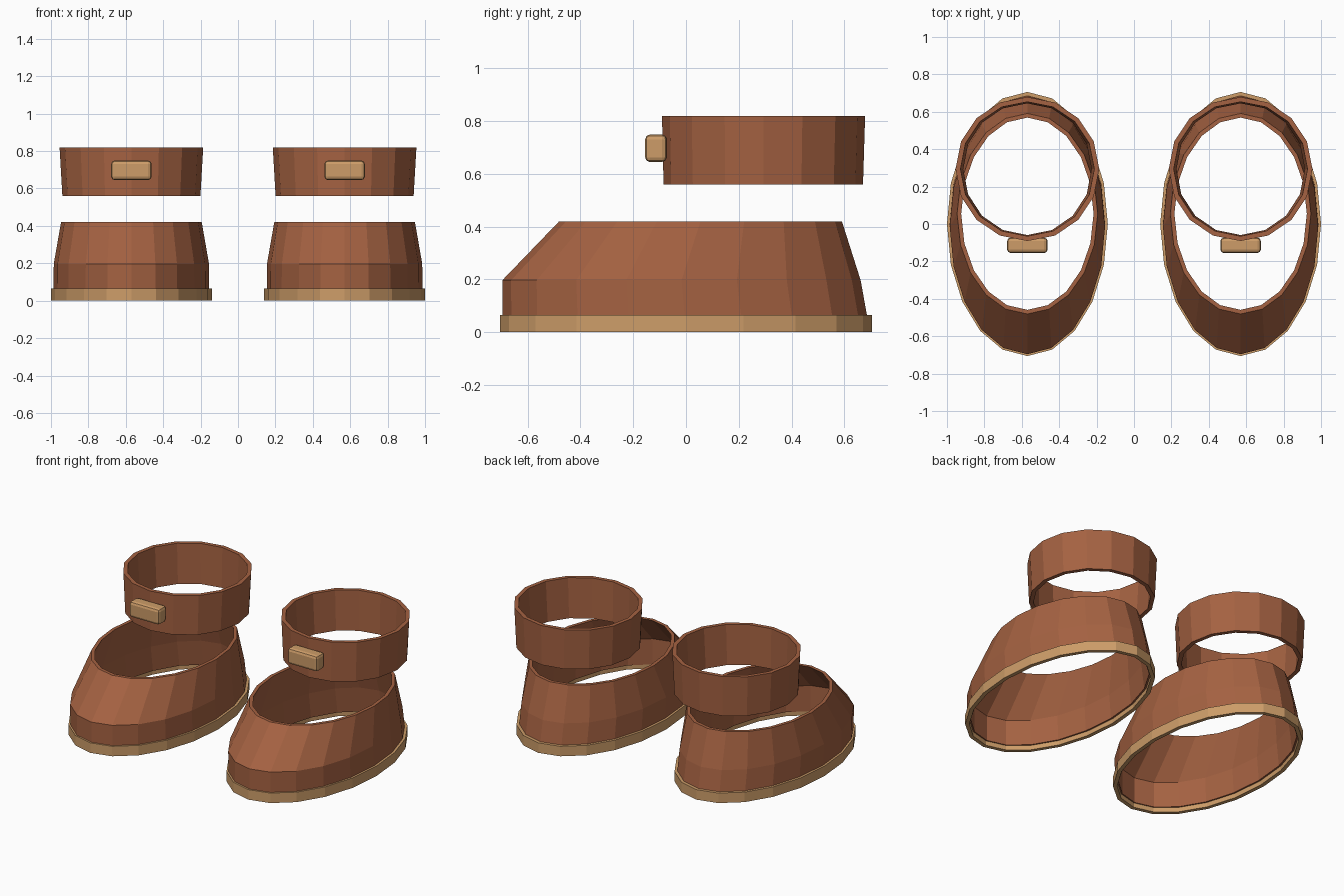
import bpy, bmesh, math

if "Cube" in bpy.data.objects:
    bpy.data.objects.remove(bpy.data.objects["Cube"])


def material(name, rgb):
    m = bpy.data.materials.new(name)
    m.diffuse_color = (*rgb, 1)
    m.use_nodes = True
    m.node_tree.nodes["Principled BSDF"].inputs["Base Color"].default_value = m.diffuse_color
    return m


LEATHER = material("brown leather", (0.376, 0.122, 0.054))
TAN = material("tan trim", (0.61, 0.335, 0.14))


def finish(bm, name, mat):
    bmesh.ops.recalc_face_normals(bm, faces=bm.faces)
    me = bpy.data.meshes.new(name)
    bm.to_mesh(me)
    bm.free()
    me.materials.append(mat)
    ob = bpy.data.objects.new(name, me)
    bpy.context.collection.objects.link(ob)
    return ob


def wall(name, mat, cx, sides, levels, thick):
    """Open tube with wall thickness; levels are (z, centre y, x radius, y radius)."""
    bm = bmesh.new()
    section = [(*l, 0) for l in levels] + [(*l, thick) for l in reversed(levels)]
    rings = []
    for z, cy, rx, ry, t in section:
        rings.append([bm.verts.new((cx + (rx - t) * math.cos(a), cy + (ry - t) * math.sin(a), z))
                      for a in (2 * math.pi * i / sides for i in range(sides))])
    for r, s in zip(rings, rings[1:] + rings[:1]):
        for i in range(sides):
            j = (i + 1) % sides
            bm.faces.new((r[i], r[j], s[j], s[i]))
    return finish(bm, name, mat)


def block(name, mat, centre, size, bevel):
    bm = bmesh.new()
    bmesh.ops.create_cube(bm, size=1)
    for v in bm.verts:
        v.co = [c + p * s for c, p, s in zip(centre, v.co, size)]
    bmesh.ops.bevel(bm, geom=bm.edges[:], offset=bevel, segments=2, profile=0.5, affect='EDGES')
    return finish(bm, name, mat)


for side, cx in (("left", -0.57), ("right", 0.57)):
    # sole rim
    wall(side + "_sole", TAN, cx, 20,
         [(0, 0, 0.43, 0.706), (0.065, 0, 0.43, 0.706)], 0.025)
    # shoe body with sloping toe
    wall(side + "_shoe_body", LEATHER, cx, 20,
         [(0.03, -0.002, 0.416, 0.694), (0.197, -0.017, 0.415, 0.679),
          (0.42, 0.055, 0.376, 0.536)], 0.022)
    # floating ankle cuff
    wall(side + "_ankle_cuff", LEATHER, cx, 16,
         [(0.56, 0.293, 0.369, 0.378), (0.82, 0.294, 0.384, 0.385)], 0.026)
    # buckle on the cuff
    block(side + "_buckle", TAN, (cx, -0.114, 0.697), (0.216, 0.082, 0.104), 0.018)
